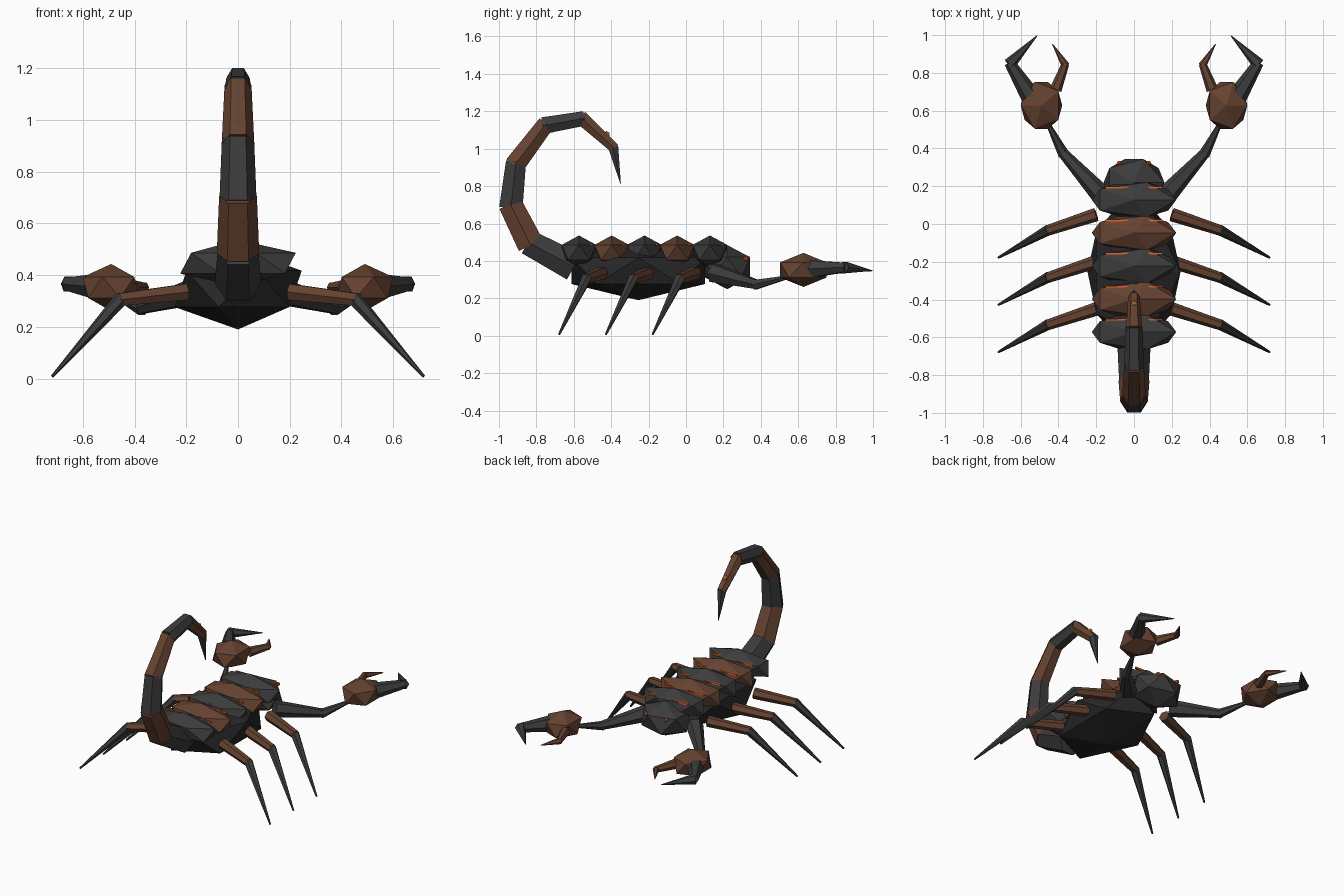
import bpy, bmesh, math
from mathutils import Vector

if "Cube" in bpy.data.objects:
    bpy.data.objects.remove(bpy.data.objects["Cube"])


def material(name, r, g, b):
    m = bpy.data.materials.new(name)
    m.diffuse_color = (r, g, b, 1)
    m.use_nodes = True
    m.node_tree.nodes["Principled BSDF"].inputs["Base Color"].default_value = m.diffuse_color
    return m


BLACK = material("black_shell", 0.02, 0.02, 0.022)
DARK = material("dark_shell", 0.045, 0.045, 0.046)
BROWN = material("brown_shell", 0.13, 0.055, 0.03)
GLOW = material("orange_glow", 0.75, 0.12, 0.02)
GOLD = material("gold", 0.6, 0.3, 0.05)


def finish(name, bm, mat):
    bmesh.ops.recalc_face_normals(bm, faces=bm.faces)
    me = bpy.data.meshes.new(name)
    bm.to_mesh(me)
    bm.free()
    me.materials.append(mat)
    ob = bpy.data.objects.new(name, me)
    bpy.context.collection.objects.link(ob)
    return ob


def gem(name, centre, radii, mat, side=1):
    """Scaled 20-face icosphere; side=-1 mirrors it across x."""
    bm = bmesh.new()
    bmesh.ops.create_icosphere(bm, subdivisions=1, radius=1)
    for v in bm.verts:
        v.co = Vector([c + a * r for c, a, r in zip(centre, v.co, radii)])
        v.co.x *= side
    return finish(name, bm, mat)


def limb(name, a, b, ra, rb, mat, side=1, overlap=0.0):
    """Six-sided tapered segment from a to b."""
    a, b = Vector(a), Vector(b)
    d = (b - a).normalized()
    a, b = a - d * overlap, b + d * overlap
    u = d.cross(Vector((0, 0, 1))).normalized()
    w = u.cross(d)
    bm = bmesh.new()
    rings = []
    for p, r in ((a, ra), (b, rb)):
        ring = []
        for k in range(6):
            t = k * math.pi / 3
            co = p + u * (r * math.cos(t)) + w * (r * math.sin(t))
            co.x *= side
            ring.append(bm.verts.new(co))
        bm.faces.new(ring)
        rings.append(ring)
    for k in range(6):
        j = (k + 1) % 6
        bm.faces.new((rings[0][k], rings[0][j], rings[1][j], rings[1][k]))
    return finish(name, bm, mat)


def bar(name, centre, size, mat):
    bm = bmesh.new()
    bmesh.ops.create_cube(bm, size=1)
    for v in bm.verts:
        v.co = Vector([c + a * s for c, a, s in zip(centre, v.co, size)])
    return finish(name, bm, mat)


# Body and head
gem("body", (0, -0.255, 0.347), (0.275, 0.42, 0.157), BLACK)
gem("head", (0, 0.22, 0.367), (0.18, 0.145, 0.118), DARK)

# Back plates with glowing cracks
for i in range(5):
    y = 0.128 - 0.175 * i
    gem(f"back_plate_{i + 1}", (0, y, 0.446), (0.25, 0.108, 0.09), (DARK, BROWN)[i % 2])
    for s in (-1, 1):
        bar(f"plate_crack_{i + 1}_{'left' if s < 0 else 'right'}",
            (s * 0.09, y + 0.065, 0.488), (0.12, 0.01, 0.012), GLOW)

# Curled tail: (y, z, radius at the start, radius at the end)
tail = [(-0.61, 0.375, 0.09, 0.078), (-0.835, 0.495, 0.082, 0.073),
        (-0.935, 0.695, 0.072, 0.062), (-0.91, 0.92, 0.063, 0.052),
        (-0.755, 1.125, 0.052, 0.045), (-0.555, 1.16, 0.043, 0.031),
        (-0.39, 1.01, 0, 0)]
for i, (p, q) in enumerate(zip(tail, tail[1:])):
    limb(f"tail_segment_{i + 1}", (0, p[0], p[1]), (0, q[0], q[1]),
         p[2], p[3], (DARK, BROWN)[i % 2], overlap=0.012)
limb("stinger", (0, -0.39, 1.012), (0, -0.35, 0.815), 0.032, 0.002, DARK)
gem("venom_spot", (0, -0.425, 1.075), (0.02, 0.02, 0.02), GOLD)

for s, tag in ((1, "right"), (-1, "left")):
    gem(f"eye_{tag}", (0.076, 0.322, 0.413), (0.015, 0.015, 0.015), GLOW, s)

    # Walking legs
    for i in range(3):
        y = 0.05 - 0.25 * i
        limb(f"upper_leg_{i + 1}_{tag}", (0.2, y, 0.335), (0.46, y - 0.085, 0.305),
             0.036, 0.028, BROWN, s)
        limb(f"lower_leg_{i + 1}_{tag}", (0.45, y - 0.08, 0.31), (0.718, y - 0.228, 0.008),
             0.029, 0.006, DARK, s)

    # Claw arms
    limb(f"upper_arm_{tag}", (0.17, 0.15, 0.335), (0.375, 0.375, 0.275), 0.055, 0.028, DARK, s)
    limb(f"forearm_{tag}", (0.37, 0.365, 0.272), (0.455, 0.53, 0.31), 0.03, 0.012, DARK, s)
    gem(f"claw_palm_{tag}", (0.49, 0.628, 0.352), (0.123, 0.146, 0.091), BROWN, s)

    # Claw fingers
    limb(f"outer_finger_{tag}", (0.55, 0.68, 0.357), (0.66, 0.855, 0.366), 0.052, 0.028, DARK, s)
    limb(f"outer_finger_tip_{tag}", (0.66, 0.845, 0.366), (0.512, 0.998, 0.347), 0.034, 0.002, DARK, s)
    limb(f"inner_finger_{tag}", (0.415, 0.71, 0.352), (0.362, 0.85, 0.352), 0.032, 0.02, BROWN, s)
    limb(f"inner_finger_tip_{tag}", (0.362, 0.838, 0.352), (0.432, 0.953, 0.345), 0.022, 0.002, BROWN, s)
